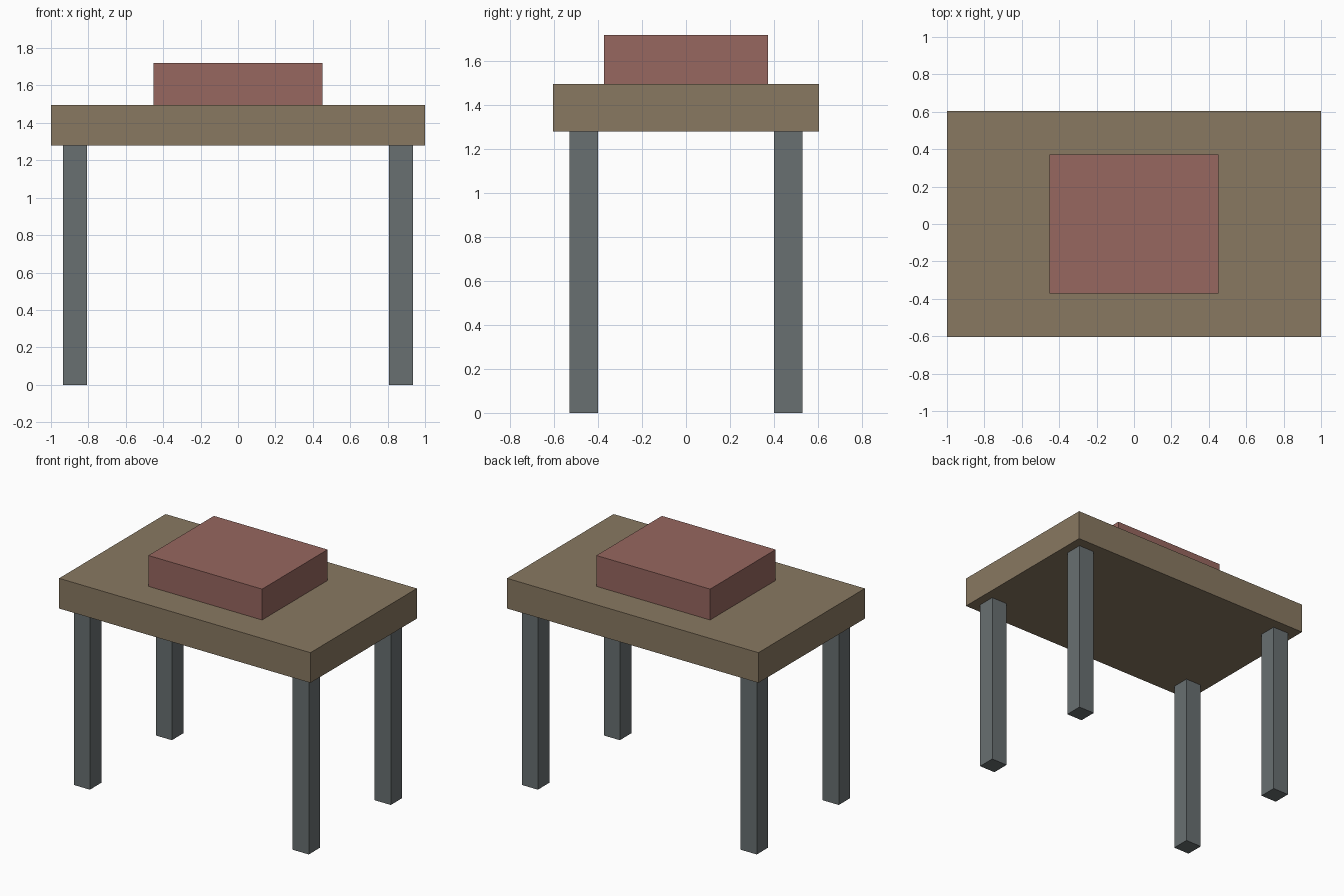
import bpy

if "Cube" in bpy.data.objects:
    bpy.data.objects.remove(bpy.data.objects["Cube"])


def material(name, rgb):
    mat = bpy.data.materials.new(name)
    mat.diffuse_color = (*rgb, 1.0)
    mat.use_nodes = True
    mat.node_tree.nodes["Principled BSDF"].inputs["Base Color"].default_value = mat.diffuse_color
    return mat


def box(name, size, centre, mat):
    bpy.ops.mesh.primitive_cube_add(size=1, location=centre)
    obj = bpy.context.object
    obj.name = name
    obj.scale = size
    bpy.ops.object.transform_apply(location=False, rotation=False, scale=True)
    obj.data.materials.append(mat)
    return obj


brown = material("brown", (0.25, 0.19, 0.12))
red = material("dusty_red", (0.31, 0.135, 0.115))
slate = material("slate", (0.14, 0.16, 0.165))

LEG_H, TOP_H, BLOCK_H = 1.28, 0.217, 0.222

# Tabletop slab
box("tabletop", (2.0, 1.21, TOP_H), (0, 0, LEG_H + TOP_H / 2), brown)

# Raised block in the middle of the tabletop
box("raised_block", (0.905, 0.745, BLOCK_H), (0, 0, LEG_H + TOP_H + BLOCK_H / 2), red)

# Four square legs
for side, sx in (("left", -1), ("right", 1)):
    for end, sy in (("front", -1), ("back", 1)):
        box(f"{end}_{side}_leg", (0.128, 0.13, LEG_H),
            (sx * 0.871, sy * 0.466, LEG_H / 2), slate)
